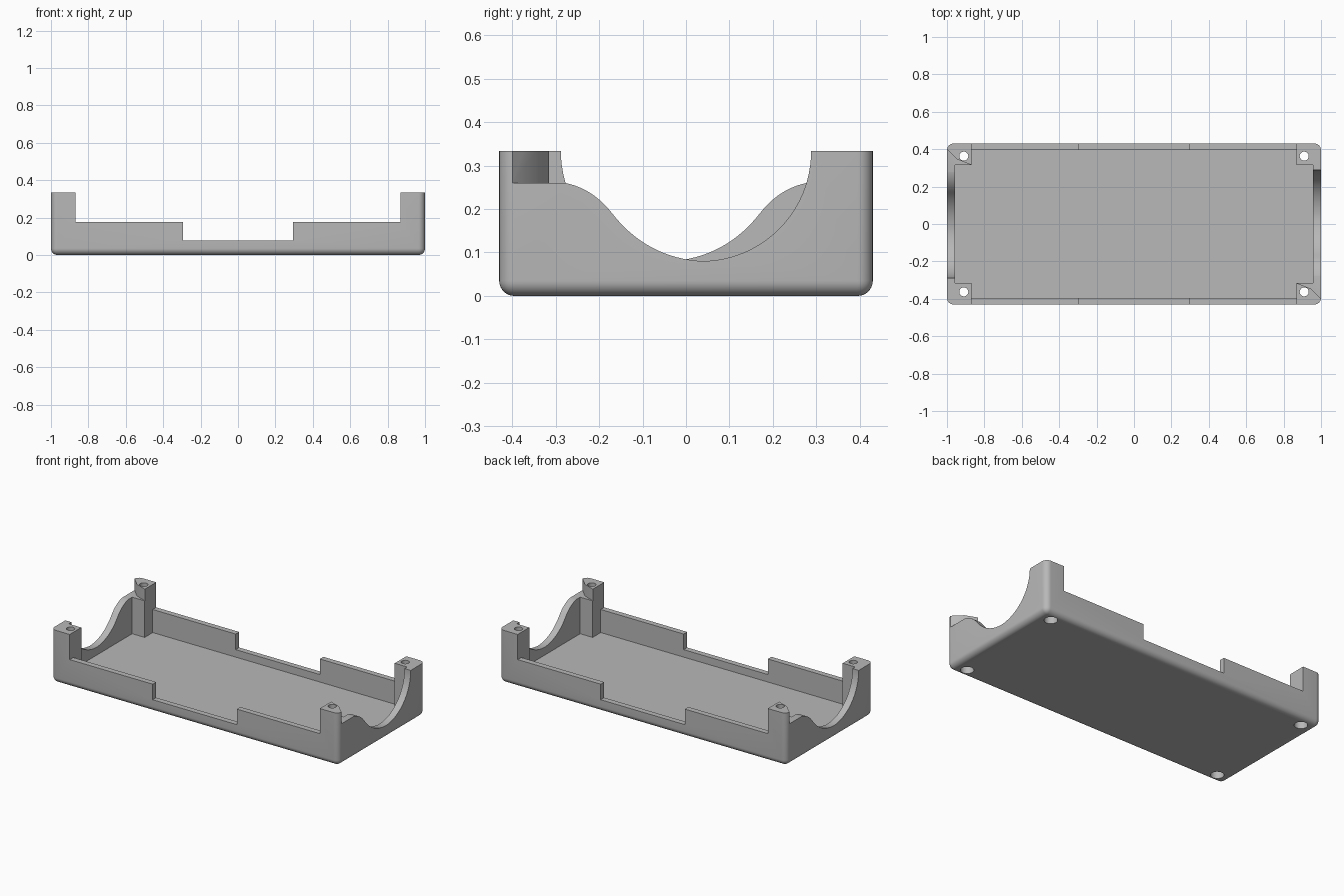
import bpy, bmesh, math
from mathutils import Matrix, Vector
from mathutils.geometry import interpolate_bezier

if "Cube" in bpy.data.objects:
    bpy.data.objects.remove(bpy.data.objects["Cube"], do_unlink=True)

HALF_Y, TOP, FLOOR, HIGH = 0.43, 0.333, 0.03, 0.5
POST_X, POST_Y = 0.87, 0.315

grey = bpy.data.materials.new("plain grey")
grey.use_nodes = True
grey.diffuse_color = (0.48, 0.48, 0.48, 1)
grey.node_tree.nodes["Principled BSDF"].inputs["Base Color"].default_value = grey.diffuse_color


def finish(bm, name):
    bmesh.ops.recalc_face_normals(bm, faces=bm.faces)
    mesh = bpy.data.meshes.new(name)
    bm.to_mesh(mesh)
    bm.free()
    mesh.materials.append(grey)
    obj = bpy.data.objects.new(name, mesh)
    bpy.context.collection.objects.link(obj)
    return obj


def box(bm, hx, hy, z0, z1):
    """Add a box centred on x and y."""
    m = Matrix.Translation((0, 0, (z0 + z1) / 2)) @ Matrix.Diagonal((2 * hx, 2 * hy, z1 - z0, 1))
    return bmesh.ops.create_cube(bm, size=1, matrix=m)


def prism(bm, points, along):
    """Extrude a closed outline along a vector."""
    face = bm.faces.new([bm.verts.new(p) for p in points])
    ext = bmesh.ops.extrude_face_region(bm, geom=[face], use_keep_orig=True)
    verts = [g for g in ext["geom"] if isinstance(g, bmesh.types.BMVert)]
    bmesh.ops.translate(bm, vec=along, verts=verts)


def cut(obj, build, turn=0):
    """Subtract the shape made by build, turned about z."""
    bm = bmesh.new()
    build(bm)
    bmesh.ops.rotate(bm, cent=(0, 0, 0), matrix=Matrix.Rotation(turn, 3, "Z"), verts=bm.verts)
    cutter = finish(bm, "cutter")
    cutter.hide_render = True
    mod = obj.modifiers.new("cut", "BOOLEAN")
    mod.operation, mod.solver, mod.object = "DIFFERENCE", "EXACT", cutter
    bpy.context.view_layer.update()
    mesh = bpy.data.meshes.new_from_object(obj.evaluated_get(bpy.context.evaluated_depsgraph_get()))
    obj.modifiers.clear()
    obj.data = mesh
    bpy.data.objects.remove(cutter, do_unlink=True)


# Solid tray block with rounded corners and underside
bm = bmesh.new()
box(bm, 1, HALF_Y, 0, TOP)
edges = [e for e in bm.edges if min(v.co.z for v in e.verts) < 0.01]
bmesh.ops.bevel(bm, geom=edges, offset=0.035, segments=8, profile=0.5, affect="EDGES")
case = finish(bm, "case_tray")

# Hollow inside, leaving four corner posts
cut(case, lambda b: box(b, 0.957, POST_Y, FLOOR, HIGH))
cut(case, lambda b: box(b, POST_X, 0.395, FLOOR, HIGH))
# Stepped long walls
cut(case, lambda b: box(b, POST_X, 0.6, 0.175, HIGH))
cut(case, lambda b: box(b, 0.293, 0.6, 0.077, HIGH))


def end_opening(b):
    """S-curve on one side meeting a quarter circle on the other."""
    def curve(*p):
        return interpolate_bezier(*[Vector((0.9, y, z)) for y, z in p], 14)
    pts = curve((-0.285, 0.261), (-0.245, 0.255), (-0.205, 0.235), (-0.17, 0.19))
    pts += curve((-0.17, 0.19), (-0.12, 0.125), (-0.05, 0.085), (0.035, 0.08))[1:]
    r = 0.253
    for i in range(1, 25):
        a = math.pi / 2 * i / 24
        pts.append(Vector((0.9, 0.035 + r * math.sin(a), TOP - r * math.cos(a))))
    pts += [Vector((0.9, 0.035 + r, HIGH)), Vector((0.9, -0.285, HIGH))]
    prism(b, pts, (0.2, 0, 0))


def post_notch(b):
    """Slanted relief at the top of one post."""
    plan = [(1.05, -0.45), (0.945, -0.345), (0.86, -0.312), (0.86, -0.2), (1.05, -0.2)]
    prism(b, [(x, y, 0.26) for x, y in plan], (0, 0, 0.3))


for turn in (0, math.pi):
    cut(case, end_opening, turn)
    cut(case, post_notch, turn)


def cylinders(radius, z0, z1):
    def build(b):
        for sx in (-1, 1):
            for sy in (-1, 1):
                bmesh.ops.create_cone(b, cap_ends=True, segments=32, radius1=radius, radius2=radius,
                                      depth=z1 - z0,
                                      matrix=Matrix.Translation((sx * 0.91, sy * 0.363, (z0 + z1) / 2)))
    return build


# Screw holes with wider recesses underneath
cut(case, cylinders(0.024, -0.1, HIGH))
cut(case, cylinders(0.038, -0.1, 0.12))

bpy.ops.object.select_all(action="DESELECT")
case.select_set(True)
bpy.context.view_layer.objects.active = case
bpy.ops.object.shade_smooth_by_angle(angle=math.radians(30))
